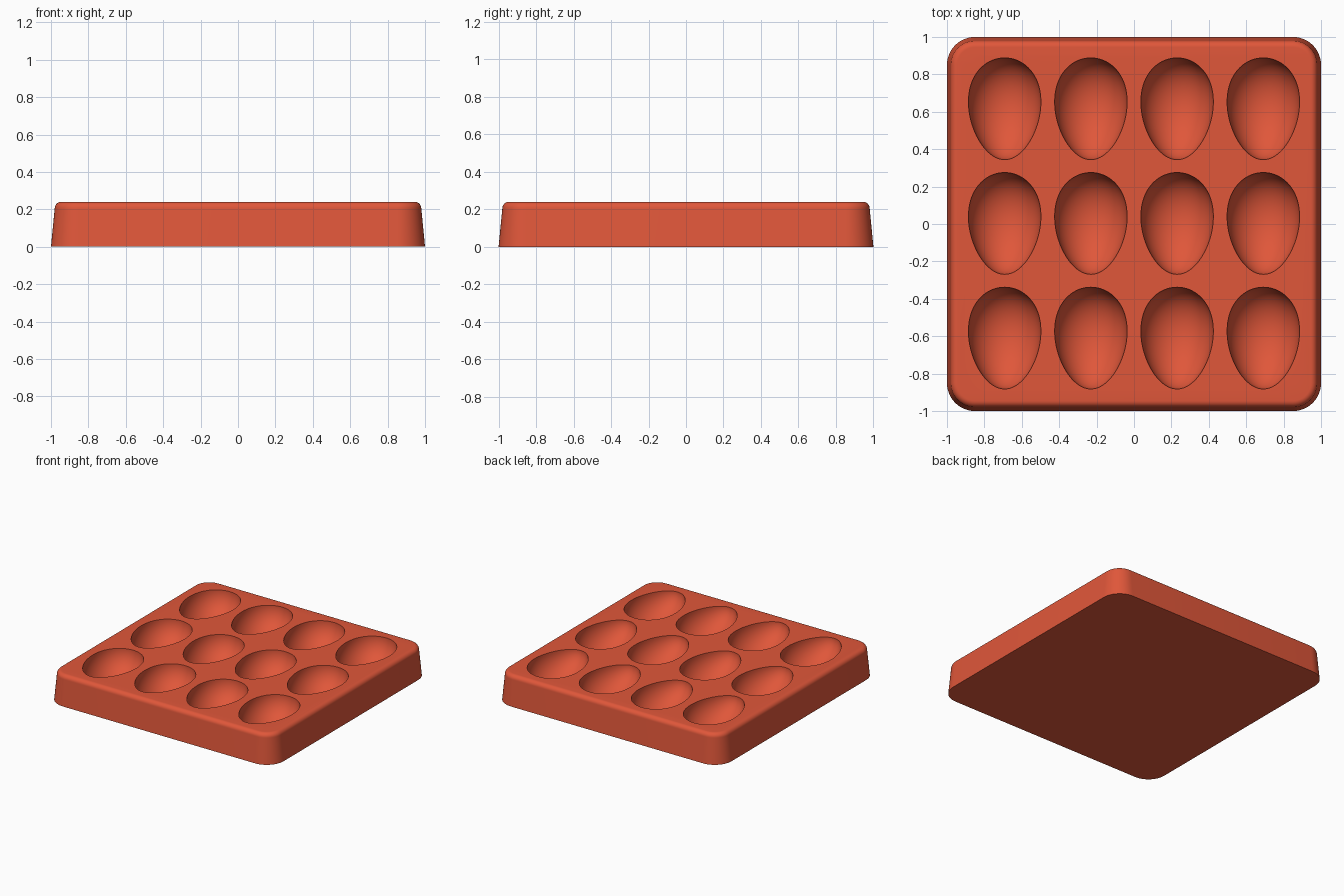
import bpy, bmesh
from math import sin, cos, pi, radians

if "Cube" in bpy.data.objects:
    bpy.data.objects.remove(bpy.data.objects["Cube"], do_unlink=True)

HEIGHT = 0.24

terracotta = bpy.data.materials.new("terracotta_red")
terracotta.use_nodes = True
colour = (0.745, 0.095, 0.042, 1)
terracotta.diffuse_color = colour
terracotta.node_tree.nodes["Principled BSDF"].inputs["Base Color"].default_value = colour


def finish(bm, name):
    bmesh.ops.recalc_face_normals(bm, faces=bm.faces)
    mesh = bpy.data.meshes.new(name)
    bm.to_mesh(mesh)
    bm.free()
    obj = bpy.data.objects.new(name, mesh)
    bpy.context.collection.objects.link(obj)
    mesh.materials.append(terracotta)
    return obj


def bridge(bm, a, b):
    for i in range(len(a)):
        j = (i + 1) % len(a)
        bm.faces.new((a[i], a[j], b[j], b[i]))


def rounded_square(bm, half, radius, z, steps=12):
    ring = []
    for q, (sx, sy) in enumerate(((1, 1), (-1, 1), (-1, -1), (1, -1))):
        for k in range(steps + 1):
            a = (q + k / steps) * pi / 2
            ring.append(bm.verts.new((sx * (half - radius) + radius * cos(a),
                                      sy * (half - radius) + radius * sin(a), z)))
    return ring


def add_egg(bm, cx, cy, segments=64, rings=40):
    # Egg of revolution lying along y, blunt end to the back
    half_length, half_width, taper = 0.272, 0.192, 0.14
    blunt = bm.verts.new((cx, cy + half_length, HEIGHT))
    tip = bm.verts.new((cx, cy - half_length, HEIGHT))
    loops = []
    for i in range(1, rings):
        t = pi * i / rings
        r = half_width * sin(t) * (1 + taper * cos(t))
        loops.append([bm.verts.new((cx + r * cos(2 * pi * k / segments),
                                    cy + half_length * cos(t),
                                    HEIGHT + r * sin(2 * pi * k / segments)))
                      for k in range(segments)])
    for a, b in zip(loops, loops[1:]):
        bridge(bm, a, b)
    for pole, ring in ((blunt, loops[0]), (tip, loops[-1])):
        for k in range(segments):
            bm.faces.new((pole, ring[k], ring[(k + 1) % segments]))


# Tray body: drafted sides with a rounded top edge
bm = bmesh.new()
corner, fillet, shoulder = 0.15, 0.035, 0.98
levels = [(1.0, 0)]
for k in range(9):
    a = k / 8 * pi / 2
    levels.append((shoulder - fillet * (1 - cos(a)), HEIGHT - fillet * (1 - sin(a))))
rings = [rounded_square(bm, h, corner - (1 - h), z) for h, z in levels]
for a, b in zip(rings, rings[1:]):
    bridge(bm, a, b)
bm.faces.new(rings[0])
bm.faces.new(rings[-1])
tray = finish(bm, "egg_tray")

# Twelve egg hollows, cut from the top
bm = bmesh.new()
for col in range(4):
    for row in range(3):
        add_egg(bm, (col - 1.5) * 0.461, 0.003 + (row - 1) * 0.613)
cutter = finish(bm, "egg_hollow_cutter")
cutter.hide_render = True

cut = tray.modifiers.new("egg_hollows", 'BOOLEAN')
cut.operation = 'DIFFERENCE'
cut.solver = 'EXACT'
cut.object = cutter
bpy.ops.object.select_all(action='DESELECT')
tray.select_set(True)
bpy.context.view_layer.objects.active = tray
bpy.ops.object.modifier_apply(modifier=cut.name)
bpy.data.objects.remove(cutter, do_unlink=True)
bpy.ops.object.shade_smooth_by_angle(angle=radians(30))
